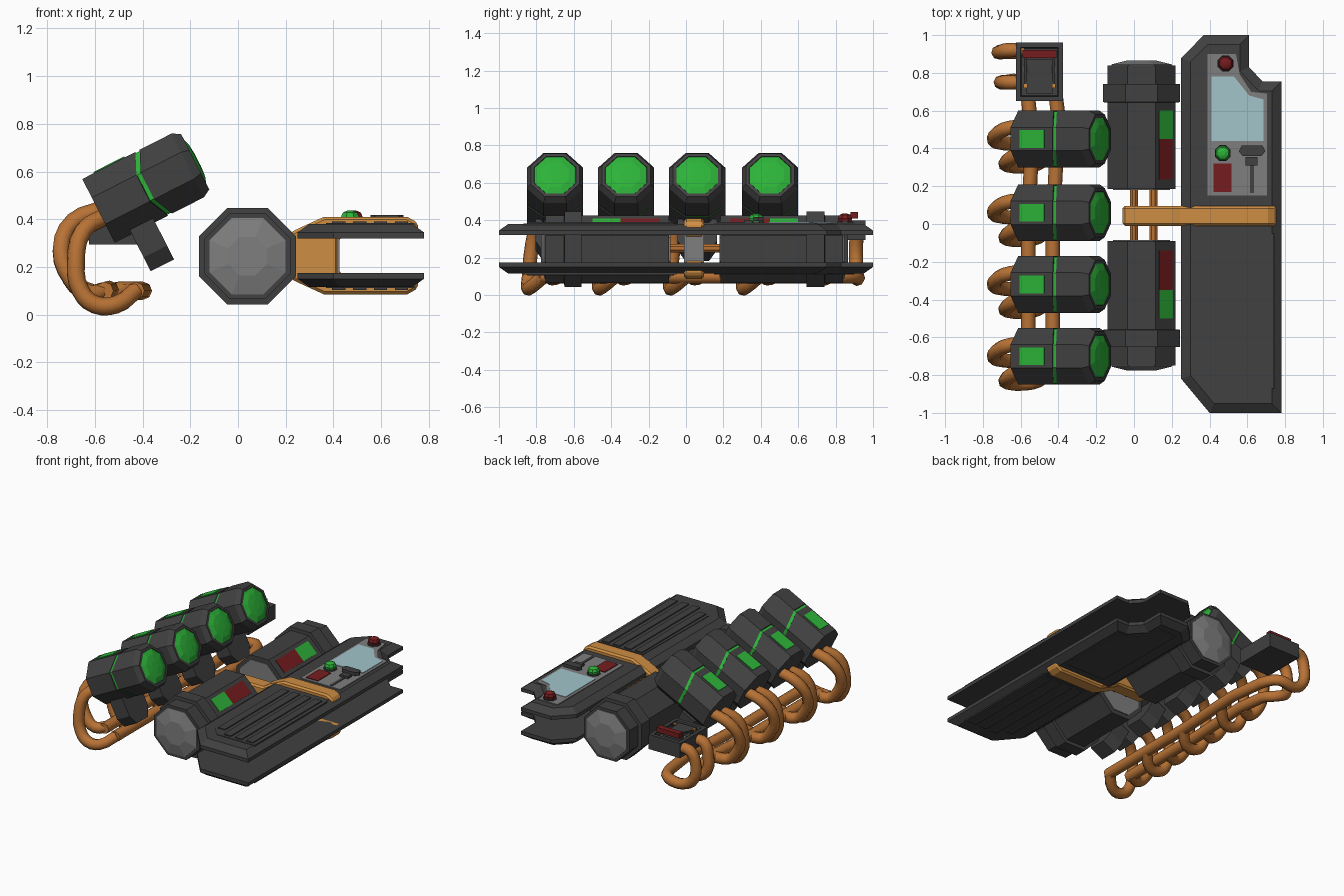
import bpy, bmesh, math
from mathutils import Vector

if "Cube" in bpy.data.objects:
    bpy.data.objects.remove(bpy.data.objects["Cube"])


def mat(name, r, g, b):
    m = bpy.data.materials.new(name)
    m.diffuse_color = (r, g, b, 1)
    m.use_nodes = True
    m.node_tree.nodes["Principled BSDF"].inputs["Base Color"].default_value = m.diffuse_color
    return m


DARK = mat("dark_grey", .052, .052, .052)
GREY = mat("mid_grey", .21, .21, .21)
COPPER = mat("copper", .48, .17, .036)
ORANGE = mat("orange", .62, .27, .055)
GREEN = mat("green", .026, .45, .04)
RED = mat("dark_red", .18, .012, .014)
BLUE = mat("pale_blue", .36, .56, .60)


def finish(name, bm, material):
    bmesh.ops.recalc_face_normals(bm, faces=bm.faces)
    me = bpy.data.meshes.new(name)
    bm.to_mesh(me)
    bm.free()
    me.materials.append(material)
    ob = bpy.data.objects.new(name, me)
    bpy.context.collection.objects.link(ob)
    return ob


def loft(name, rings, material):
    """Skin between rings of equal length, capped at both ends."""
    bm = bmesh.new()
    vs = [[bm.verts.new(p) for p in ring] for ring in rings]
    n = len(vs[0])
    for a, b in zip(vs, vs[1:]):
        for i in range(n):
            bm.faces.new((a[i], a[(i + 1) % n], b[(i + 1) % n], b[i]))
    bm.faces.new(vs[0])
    bm.faces.new(vs[-1])
    return finish(name, bm, material)


def prism(name, pts, z0, z1, material):
    return loft(name, [[(x, y, z) for x, y in pts] for z in (z0, z1)], material)


def rect(x0, x1, y0, y1):
    return [(x0, y0), (x1, y0), (x1, y1), (x0, y1)]


def octagon(r):
    """Corners of an octagon with flat sides at distance r."""
    R = r / math.cos(math.pi / 8)
    return [(R * math.cos(math.pi / 8 + k * math.pi / 4),
             R * math.sin(math.pi / 8 + k * math.pi / 4)) for k in range(8)]


def cable(name, pts, r=.038):
    cu = bpy.data.curves.new(name, 'CURVE')
    cu.dimensions = '3D'
    cu.bevel_depth = r
    cu.bevel_resolution = 2
    cu.resolution_u = 3
    cu.use_fill_caps = True
    sp = cu.splines.new('BEZIER')
    sp.bezier_points.add(len(pts) - 1)
    for bp, p in zip(sp.bezier_points, pts):
        bp.co = p
        bp.handle_left_type = bp.handle_right_type = 'AUTO'
    cu.materials.append(COPPER)
    ob = bpy.data.objects.new(name, cu)
    bpy.context.collection.objects.link(ob)
    bpy.ops.object.select_all(action='DESELECT')
    ob.select_set(True)
    bpy.context.view_layer.objects.active = ob
    bpy.ops.object.convert(target='MESH')


# Four tilted lamps with their stems and cables
CA, SA = math.cos(math.radians(27)), math.sin(math.radians(27))
for i, c in enumerate((-.70, -.32, .06, .45)):
    def P(a, y, n):
        return (-.585 + CA * a - SA * n, c + y, .435 + SA * a + CA * n)

    def ring(r, a):
        return [P(a, y, n) for y, n in octagon(r)]

    def zigzag(off):
        return [P((.26 if abs(n) > .1 else .22) + off, y, n) for y, n in octagon(.15)]

    loft(f"lamp_rear_{i}", [ring(.15, 0), zigzag(-.01)], DARK)
    loft(f"lamp_stripe_{i}", [ring(.145, .1), ring(.145, .38)], GREEN)
    loft(f"lamp_front_{i}", [zigzag(.01), ring(.15, .42), ring(.13, .455),
                             ring(.112, .455), ring(.108, .445)], DARK)
    loft(f"lamp_lens_{i}", [ring(.11, .44), ring(.11, .452), ring(.075, .464),
                            ring(.03, .468)], GREEN)
    loft(f"lamp_top_light_{i}", [[P(a, y, n) for a, y in rect(.055, .20, -.047, .047)]
                                 for n in (.145, .155)], GREEN)
    stem = [(.08, -.07), (.19, -.07), (.19, .07), (.08, .07)]
    loft(f"lamp_stem_{i}", [[P(a, y * s, n) for a, y in stem]
                            for n, s in ((-.13, 1.5), (-.26, 1.5), (-.325, .9))], DARK)
    cable(f"lamp_cable_outer_{i}", [
        (-.57, c + .07, .44), (-.69, c + .05, .39), (-.742, c, .27),
        (-.70, c - .02, .15), (-.63, c - .02, .09), (-.56, c + .02, .10)])
    cable(f"lamp_cable_inner_{i}", [
        (-.56, c - .04, .41), (-.65, c - .10, .35), (-.68, c - .13, .22),
        (-.66, c - .14, .10), (-.60, c - .145, .042), (-.51, c - .13, .042),
        (-.43, c - .06, .10)])

# Long bus cables running back to the switch box
cable("bus_cable_left", [(-.56, -.72, .10), (-.56, 0, .10), (-.56, .66, .10),
                         (-.61, .75, .09), (-.69, .75, .14), (-.70, .75, .26),
                         (-.67, .75, .34), (-.60, .75, .35)])
cable("bus_cable_right", [(-.43, -.78, .10), (-.43, 0, .10), (-.43, .80, .10),
                          (-.50, .91, .10), (-.62, .91, .09), (-.70, .91, .15),
                          (-.71, .91, .28), (-.67, .92, .35), (-.58, .92, .35)])

# Knife switch box
loft("switch_box", [[(x, y, z) for x, y in rect(-.625 + d, -.375 - d, .65 + d, .96 - d)]
                    for z, d in ((.295, 0), (.40, 0), (.40, .025), (.37, .03))], DARK)
prism("switch_block", rect(-.57, -.43, .69, .87), .36, .395, DARK)
prism("switch_handle", rect(-.59, -.41, .88, .92), .41, .445, RED)
for s in (-1, 1):
    x = -.5 + s * .075
    loft(f"switch_arm_{s}", [[(x - .008, y, z), (x + .008, y, z), (x + .008, y, z + .02),
                              (x - .008, y, z + .02)] for y, z in ((.72, .375), (.89, .415))], DARK)
    prism(f"switch_contact_{s}", rect(x - .012, x + .012, .795, .84), .36, .405, GREY)
    prism(f"switch_pin_{s}", rect(x - .01, x + .01, .72, .74), .38, .405, ORANGE)

# Two octagonal power cells, each with collar, grey ends and colour marks
CX, CZ = .04, .245
for tag, y_in, y_out, f0, f1, marks in (
        ("front", -.09, -.75, -.56, -.65, ((RED, -.14, -.35), (GREEN, -.35, -.50))),
        ("back", .185, .84, .645, .74, ((RED, .235, .45), (GREEN, .45, .60)))):
    def ring(r, y):
        return [(CX + u, y, CZ + v) for u, v in octagon(r)]
    s = 1 if y_out > 0 else -1
    loft(f"{tag}_cell_body", [ring(.18, y_in), ring(.18, y_out)], DARK)
    loft(f"{tag}_cell_collar", [ring(.18, f0 - s * .002), ring(.203, f0), ring(.203, f1),
                                ring(.18, f1 + s * .002)], DARK)
    loft(f"{tag}_cell_end_cap", [ring(.16, y_out - s * .01), ring(.16, y_out + s * .005),
                                 ring(.08, y_out + s * .025)], GREY)
    loft(f"{tag}_cell_inner_cap", [ring(.15, y_in + s * .01), ring(.15, y_in - s * .006)], GREY)
    k = math.sqrt(.5)
    for m, y0, y1 in marks:
        loft(f"{tag}_cell_mark_{m.name}",
             [[(CX + k * (d + w), y, CZ + k * (d - w)) for w, y in rect(-.05, .05, y0, y1)]
              for d in (.176, .184)], m)

# Rods between the cells
for j, x in enumerate((0, .103)):
    loft(f"cell_rod_{j}", [[(x + u, y, .25 + v) for u, v in octagon(.022)]
                           for y in (-.1, .2)], COPPER)

# Upper and lower armour plates, mirrored about the middle height
OUTLINE = [(.25, .88), (.37, 1), (.61, 1), (.61, .83), (.68, .755), (.78, .755),
           (.78, -1), (.40, -1), (.25, -.82)]
PANEL = [(.39, .15), (.705, .15), (.705, .69), (.62, .70), (.56, .79), (.54, .90), (.39, .90)]
VENT = [(.38, -.05), (.74, -.05), (.74, -.87), (.44, -.87), (.37, -.79)]


def flip(z, up):
    return z if up else .495 - z


for tag, up in (("upper", True), ("lower", False)):
    bm = bmesh.new()
    f = bm.faces.new([bm.verts.new((x, y, flip(.32, up))) for x, y in OUTLINE])
    base = f.copy()
    for dz, inset in ((.025, 0), (.035, .05)):
        if inset:
            bmesh.ops.inset_region(bm, faces=[f], thickness=inset, use_even_offset=True)
        else:
            top = bmesh.ops.extrude_face_region(bm, geom=[f])["geom"]
            old, f = f, [g for g in top if isinstance(g, bmesh.types.BMFace)][0]
            if old.is_valid:
                bm.faces.remove(old)
        bmesh.ops.translate(bm, verts=f.verts, vec=(0, 0, dz if up else -dz))
    bmesh.ops.remove_doubles(bm, verts=bm.verts, dist=1e-5)
    finish(f"{tag}_plate", bm, DARK)
    # Slatted vent
    prism(f"{tag}_vent", VENT, flip(.375, up), flip(.384, up), DARK)
    for j in range(4):
        x = .395 + j * .088
        prism(f"{tag}_vent_slat_{j}", rect(x, x + .055, -.79 if j == 0 else -.85, -.065),
              flip(.38, up), flip(.391, up), DARK)
prism("lower_back_panel", PANEL, flip(.375, False), flip(.386, False), DARK)

# Orange brace clamping the plates and reaching between the cells
half = [(-.06, .33), (.20, .33), (.24, .355), (.36, .41), (.71, .41), (.755, .385),
        (.755, .32), (.42, .32)]
profile = half + [(x, .495 - z) for x, z in reversed(half)]
brace = loft("brace", [[(x, y, z) for x, z in profile] for y in (-.01, .095)], ORANGE)
bev = brace.modifiers.new("edge", 'BEVEL')
bev.width = .012
bev.segments = 1
bev.limit_method = 'ANGLE'
bev.angle_limit = math.radians(60)
prism("brace_cover", rect(.415, .426, -.01, .095), .172, .322, GREY)

# Control panel
prism("control_panel", PANEL, .375, .386, GREY)
prism("screen", [(.41, .44), (.685, .44), (.685, .66), (.61, .68), (.53, .78), (.41, .78)],
      .382, .39, BLUE)
prism("red_pad", rect(.42, .515, .17, .32), .382, .391, RED)
for name, x, y, m in (("red_knob", .485, .85, RED), ("green_knob", .47, .375, GREEN)):
    loft(name + "_base", [[(x + u, y + v, z) for u, v in octagon(.042)] for z in (.38, .394)], DARK)
    loft(name, [[(x + u, y + v, z) for u, v in octagon(r)]
                for r, z in ((.034, .39), (.038, .41), (.030, .428), (.012, .436))], m)
prism("lever_slot", rect(.614, .634, .165, .34), .38, .39, DARK)
prism("lever_stalk", rect(.59, .655, .31, .355), .38, .402, DARK)
prism("lever_grip", [(.555, .385), (.575, .36), (.675, .36), (.695, .385), (.68, .415), (.57, .415)],
      .395, .418, DARK)
